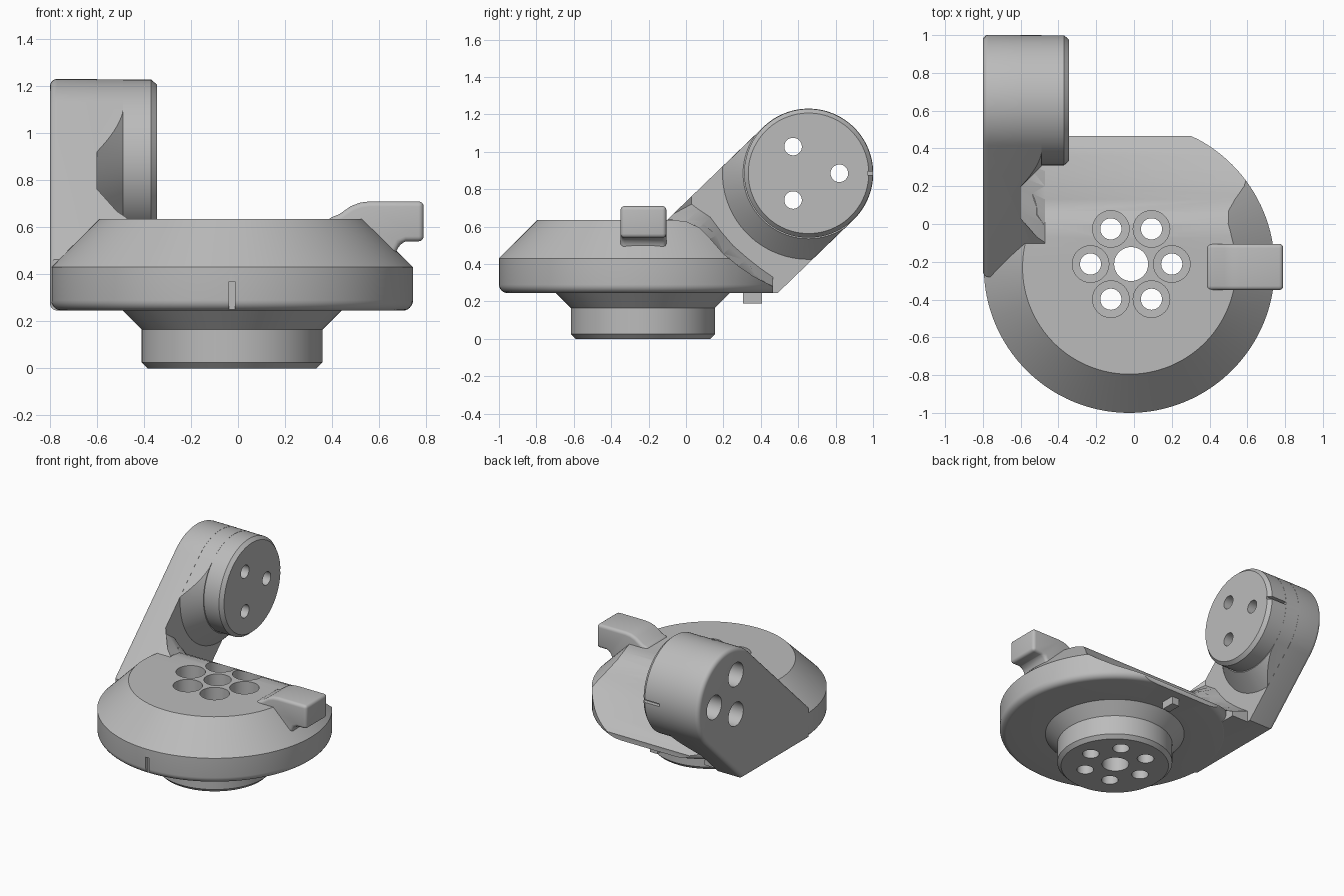
import bpy, bmesh, math
from mathutils import Vector

cube = bpy.data.objects.get("Cube")
if cube:
    bpy.data.objects.remove(cube)

grey = bpy.data.materials.new("plain_grey")
grey.use_nodes = True
grey.diffuse_color = (0.5, 0.5, 0.5, 1)
grey.node_tree.nodes["Principled BSDF"].inputs["Base Color"].default_value = (0.5, 0.5, 0.5, 1)

BASE = Vector((-0.025, -0.23, 0))       # turning axis of the base
PIVOT = Vector((0, 0.655, 0.885))       # axis of the drum, along x
FLOOR = 0.245                           # underside of the base disc


def loft(name, rings):
    """Skin a list of equal rings and cap both ends."""
    bm = bmesh.new()
    loops = [[bm.verts.new(p) for p in ring] for ring in rings]
    for a, b in zip(loops, loops[1:]):
        for i in range(len(a)):
            j = (i + 1) % len(a)
            bm.faces.new((a[i], a[j], b[j], b[i]))
    bm.faces.new(loops[0])
    bm.faces.new(loops[-1])
    bmesh.ops.recalc_face_normals(bm, faces=bm.faces)
    mesh = bpy.data.meshes.new(name)
    bm.to_mesh(mesh)
    bm.free()
    mesh.materials.append(grey)
    ob = bpy.data.objects.new(name, mesh)
    bpy.context.collection.objects.link(ob)
    return ob


def lathe(name, profile, centre, axis="z", sides=96):
    """Turn (radius, position) pairs around an axis through centre."""
    rings = []
    for r, h in profile:
        ring = []
        for i in range(sides):
            a = math.tau * i / sides
            c, s = r * math.cos(a), r * math.sin(a)
            ring.append(centre + Vector((c, s, h) if axis == "z" else (h, c, s)))
        rings.append(ring)
    return loft(name, rings)


def box(name, low, high):
    rings = [[(low[0], low[1], z), (high[0], low[1], z), (high[0], high[1], z), (low[0], high[1], z)]
             for z in (low[2], high[2])]
    return loft(name, rings)


def apply(ob, mod):
    bpy.context.view_layer.objects.active = ob
    bpy.ops.object.modifier_apply(modifier=mod.name)


def boolean(targets, cutter, operation="DIFFERENCE"):
    """Apply a cutter to several parts, then discard it."""
    for ob in targets:
        mod = ob.modifiers.new("cut", "BOOLEAN")
        mod.operation = operation
        mod.solver = "EXACT"
        mod.object = cutter
        apply(ob, mod)
    bpy.data.objects.remove(cutter)


def bevel(ob, width):
    mod = ob.modifiers.new("bevel", "BEVEL")
    mod.width = width
    mod.segments = 4
    mod.limit_method = "ANGLE"
    mod.angle_limit = math.radians(40)
    apply(ob, mod)


def arm_outline(inset):
    """Side outline of the arm: round end, two tangents, flat foot."""
    tilt = math.radians(44)
    u = Vector((math.cos(tilt), math.sin(tilt)))
    n = Vector((-u.y, u.x))
    c = Vector((PIVOT.y, PIVOT.z))
    r = 0.346 - inset
    pts = []
    for i in range(49):
        a = tilt + math.pi / 2 - math.pi * i / 48
        pts.append(c + r * Vector((math.cos(a), math.sin(a))))
    foot, front = FLOOR + 0.001 + inset, -0.28 + inset
    low, top = c - n * r, c + n * r
    pts.append(low - u * ((low.y - foot) / u.y))
    pts.append(Vector((front, foot)))
    pts.append(top - u * ((top.x - front) / u.x))
    return pts


def arm_solid(name, sections):
    return loft(name, [[(x, p.x, p.y) for p in arm_outline(d)] for x, d in sections])


# Base disc with stem, lower edge rounded
rim = [(0.725 + 0.045 * math.sin(a), FLOOR + 0.045 - 0.045 * math.cos(a))
       for a in [math.pi / 2 * i / 6 for i in range(7)]]
base = lathe("base_disc", [(0.36, 0), (0.385, 0.025), (0.385, 0.165), (0.465, FLOOR)]
             + rim + [(0.77, 0.43), (0.565, 0.635)], BASE, sides=128)

# Arm with rounded outer edge
edge = [(-0.8 + 0.03 * (1 - math.cos(a)), 0.03 * (1 - math.sin(a)))
        for a in [math.pi / 2 * i / 5 for i in range(6)]]
arm = arm_solid("arm", edge + [(-0.472, 0)])

# Clearance scoop for the drum, ramped toward the arm
tail = [(0.465, 0.1), (1.5, 0.1), (1.5, 1.5)]
inner = [(0.03, 1.5), (0.03, 0.72), (0.07, 0.69), (0.13, 0.65), (0.19, 0.57),
         (0.25, 0.5), (0.33, 0.43), (0.4, 0.375), (0.465, 0.33)] + tail
outer = [(-0.12, 1.5), (-0.12, 0.64), (0, 0.628), (0.07, 0.595), (0.13, 0.535),
         (0.2, 0.455), (0.28, 0.39), (0.36, 0.335), (0.465, 0.28)] + tail
scoop = loft("scoop", [[(x, y, z) for y, z in sec]
                       for x, sec in ((-0.6, inner), (-0.47, outer), (1.2, outer))])
boolean([base, arm], scoop)

# Conical hub between arm and drum, trimmed to the arm outline
hub = lathe("drum_hub", [(0.48, -0.62), (0.35, -0.49)], PIVOT, "x")
boolean([hub], arm_solid("trim", [(-0.7, 0.001), (-0.4, 0.001)]), "INTERSECT")

# Drum
drum = lathe("drum", [(0.3, -0.75), (0.344, -0.74), (0.344, -0.37), (0.322, -0.345)], PIVOT, "x")
boolean([drum], box("drum_slot", (-0.55, 0.97, 0.875), (-0.3, 1.1, 0.895)))

# Three counterbored holes through the drum
for i in range(3):
    a = math.tau * i / 3
    at = PIVOT + 0.165 * Vector((0, math.cos(a), math.sin(a)))
    boolean([arm, hub, drum], lathe("hole", [(0.085, -0.9), (0.085, -0.48), (0.047, -0.479),
                                             (0.047, -0.2)], at, "x", 32))

# Centre hole and six counterbored holes through the base
middle = Vector((-0.015, -0.212, 0))
boolean([base], lathe("hole", [(0.09, -0.1), (0.09, 0.9)], middle, sides=48))
for i in range(6):
    a = math.tau * i / 6
    at = middle + 0.215 * Vector((math.cos(a), math.sin(a), 0))
    boolean([base], lathe("hole", [(0.056, -0.1), (0.056, 0.2), (0.097, 0.201),
                                   (0.097, 0.9)], at, sides=32))

# Front index notch
boolean([base], box("notch", (-0.038, -1.1, 0.1), (-0.012, -0.975, 0.37)))

# Side tab with a swept root
tab_side = [(0.38, 0.5), (0.38, 0.636), (0.43, 0.655), (0.48, 0.69), (0.52, 0.705), (0.56, 0.71),
            (0.79, 0.71), (0.79, 0.54), (0.715, 0.54), (0.69, 0.53), (0.675, 0.5), (0.66, 0.44)]
tab = loft("side_tab", [[(x, y, z) for x, z in tab_side] for y in (-0.35, -0.105)])
bevel(tab, 0.022)

# Stop peg under the base
peg = box("stop_peg", (-0.055, 0.305, 0.19), (0.005, 0.405, 0.26))

for ob in (base, arm, hub, drum, tab, peg):
    bpy.ops.object.select_all(action="DESELECT")
    ob.select_set(True)
    bpy.context.view_layer.objects.active = ob
    bpy.ops.object.shade_smooth_by_angle(angle=math.radians(30))
